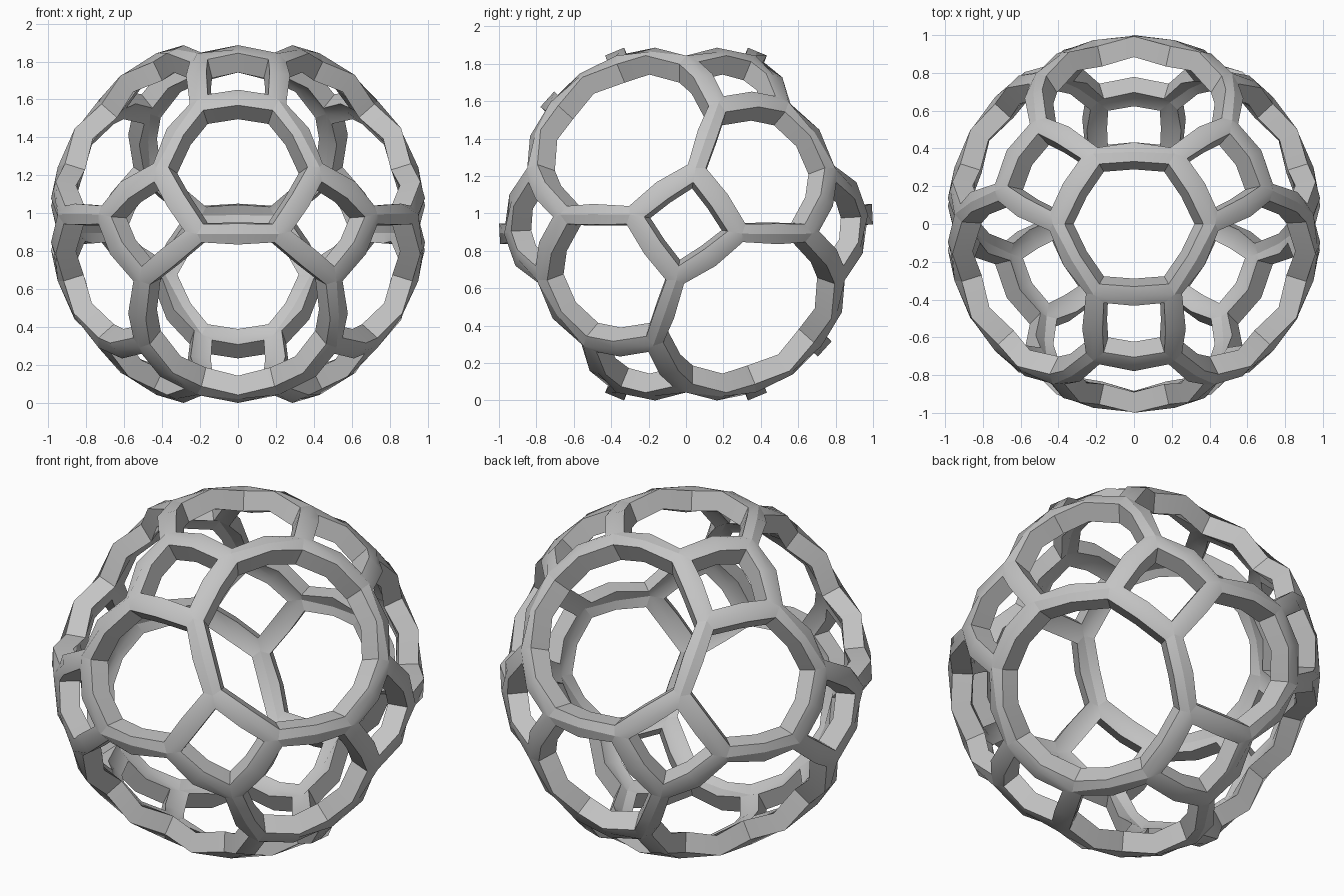
import bpy
import bmesh
import math
from itertools import permutations, product
from mathutils import Vector

HALF_WIDTH = 0.055
DEPTH = 0.11
RADIUS = 0.998

if "Cube" in bpy.data.objects:
    bpy.data.objects.remove(bpy.data.objects["Cube"], do_unlink=True)

grey = bpy.data.materials.new("light grey")
grey.use_nodes = True
colour = (0.55, 0.55, 0.55, 1)
grey.diffuse_color = colour
grey.node_tree.nodes["Principled BSDF"].inputs["Base Color"].default_value = colour

# Corners of a truncated cuboctahedron, turned so a hexagon faces up
root = math.sqrt(2)
axis_x = Vector((1, -1, 0)).normalized()
axis_z = Vector((1, 1, 1)).normalized()
axis_y = axis_z.cross(axis_x)
if axis_y.z < 0:
    axis_y = -axis_y
corners = []
for p in permutations((1, 1 + root, 1 + 2 * root)):
    for signs in product((-1, 1), repeat=3):
        v = Vector(a * b for a, b in zip(p, signs))
        corners.append(Vector((v.dot(axis_x), v.dot(axis_y), v.dot(axis_z))))
size = corners[0].length
corners = [v * RADIUS / size for v in corners]
edge = 2 * RADIUS / size
near = [[j for j, w in enumerate(corners) if abs((w - v).length - edge) < 0.01]
        for v in corners]


def ring(left, centre, right):
    """Closed section of a strut: outer points, then the inner ones."""
    inward = centre.normalized() * DEPTH
    return [left, centre, right, right - inward, centre - inward, left - inward]


def mitre(i, j, side):
    """Section at corner i of the strut to corner j, mitred to its neighbours."""
    v = corners[i]
    along = (corners[j] - v).normalized()
    ends = []
    for k in near[i]:
        if k != j:
            other = (corners[k] - v).normalized()
            offset = (along + other) * HALF_WIDTH / math.sin(along.angle(other))
            ends.append((offset.dot(side), v + offset))
    ends.sort(key=lambda e: e[0])
    return ring(ends[0][1], v, ends[1][1])


# Struts, each bent at its middle onto the sphere
bm = bmesh.new()
for i, v in enumerate(corners):
    for j in near[i]:
        if j < i:
            continue
        middle = (v + corners[j]).normalized() * RADIUS
        side = (corners[j] - v).cross(middle).normalized()
        arm = side * HALF_WIDTH
        sections = [mitre(i, j, side),
                    ring(middle - arm, middle, middle + arm),
                    mitre(j, i, side)]
        loops = [[bm.verts.new(p) for p in s] for s in sections]
        for a, b in zip(loops, loops[1:]):
            for k in range(len(a)):
                n = (k + 1) % len(a)
                bm.faces.new((a[k], a[n], b[n], b[k]))

# Stand the ball on the ground
lowest = min(v.co.z for v in bm.verts)
bmesh.ops.translate(bm, verts=bm.verts, vec=(0, 0, -lowest))
mesh = bpy.data.meshes.new("lattice_ball")
bm.to_mesh(mesh)
bm.free()
mesh.materials.append(grey)
ball = bpy.data.objects.new("lattice_ball", mesh)
bpy.context.collection.objects.link(ball)
bpy.context.view_layer.objects.active = ball
ball.select_set(True)
bpy.ops.object.shade_smooth_by_angle(angle=math.radians(30))
